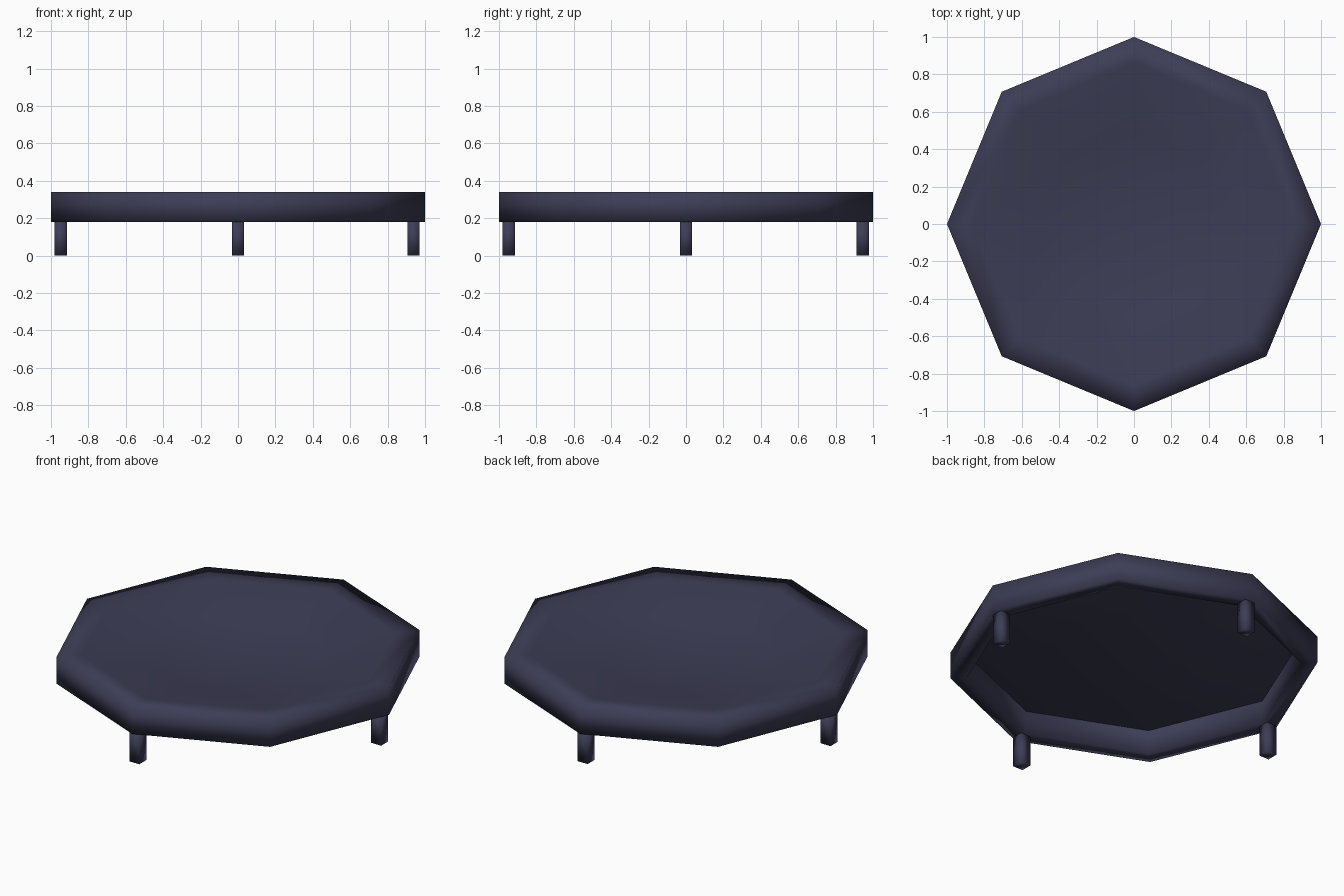
import bpy, bmesh, math

if "Cube" in bpy.data.objects:
    bpy.data.objects.remove(bpy.data.objects["Cube"])

mat = bpy.data.materials.new("dark slate")
mat.diffuse_color = (0.046, 0.046, 0.092, 1)
mat.use_nodes = True
mat.node_tree.nodes["Principled BSDF"].inputs["Base Color"].default_value = mat.diffuse_color


def finish(bm, name):
    bmesh.ops.recalc_face_normals(bm, faces=bm.faces)
    for f in bm.faces:
        f.smooth = True
    me = bpy.data.meshes.new(name)
    bm.to_mesh(me)
    bm.free()
    me.materials.append(mat)
    ob = bpy.data.objects.new(name, me)
    bpy.context.collection.objects.link(ob)
    return ob


# Octagonal bed: dished top, deep rim, hollow underside
SIDES = 8
profile = [(0.5, 0.255), (0.86, 0.335), (1.0, 0.34), (1.0, 0.18),
           (0.91, 0.18), (0.91, 0.325), (0.5, 0.245)]
bm = bmesh.new()
rings = []
for r, z in profile:
    rings.append([bm.verts.new((r * math.cos(i * math.tau / SIDES),
                                r * math.sin(i * math.tau / SIDES), z))
                  for i in range(SIDES)])
for a, b in zip(rings, rings[1:]):
    for i in range(SIDES):
        j = (i + 1) % SIDES
        bm.faces.new((a[i], b[i], b[j], a[j]))
for ring, z in ((rings[0], 0.215), (rings[-1], 0.205)):
    c = bm.verts.new((0, 0, z))
    for i in range(SIDES):
        bm.faces.new((c, ring[i], ring[(i + 1) % SIDES]))
# Crisp edge where the inner rim wall meets the underside
inner = set(rings[-2])
for e in bm.edges:
    if e.verts[0] in inner and e.verts[1] in inner:
        e.smooth = False
finish(bm, "octagonal_bed")

# Four square legs under the rim corners
for name, x, y in (("right_leg", 0.938, 0), ("left_leg", -0.948, 0),
                   ("front_leg", 0, -0.948), ("back_leg", 0, 0.945)):
    bm = bmesh.new()
    bmesh.ops.create_cube(bm, size=1)
    for v in bm.verts:
        v.co = (v.co.x * 0.066 + x, v.co.y * 0.066 + y,
                (v.co.z + 0.5) * 0.182)
    finish(bm, name)
